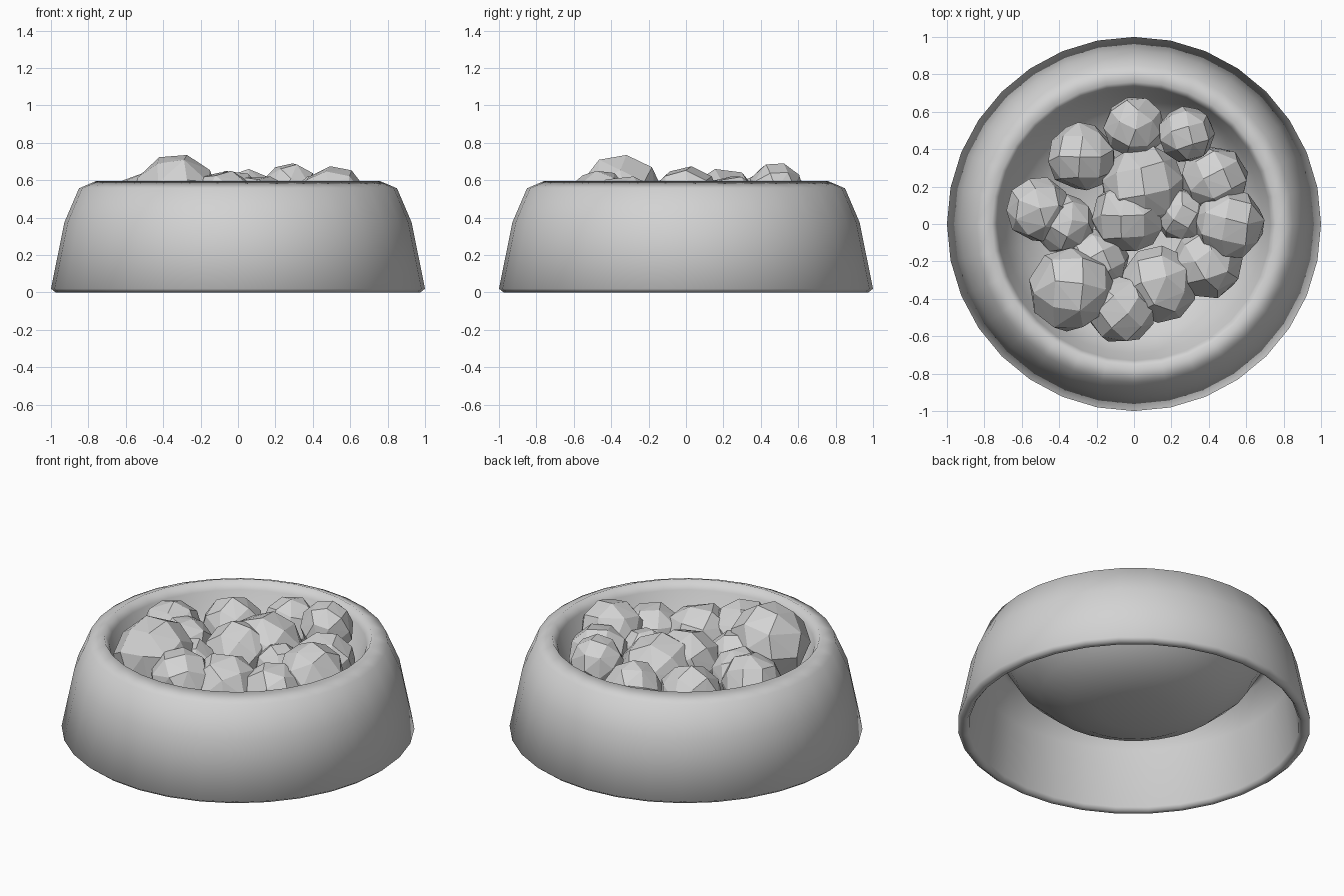
import bpy, bmesh, math, random
from mathutils import Euler, Vector

if "Cube" in bpy.data.objects:
    bpy.data.objects.remove(bpy.data.objects["Cube"])

random.seed(4)


def material(name, rgb):
    m = bpy.data.materials.new(name)
    m.diffuse_color = (*rgb, 1)
    m.use_nodes = True
    m.node_tree.nodes["Principled BSDF"].inputs["Base Color"].default_value = m.diffuse_color
    return m


def add_object(name, bm, mat):
    mesh = bpy.data.meshes.new(name)
    bm.to_mesh(mesh)
    bm.free()
    obj = bpy.data.objects.new(name, mesh)
    bpy.context.collection.objects.link(obj)
    mesh.materials.append(mat)
    return obj


bowl_grey = material("bowl grey", (0.65, 0.65, 0.65))
food_grey = material("food grey", (0.65, 0.65, 0.65))

# Bowl: revolved shell, from the middle of the dish over the rim and
# back up inside the hollow base to the underside of the dish
profile = [(0, 0.14), (0.25, 0.155), (0.45, 0.21), (0.60, 0.30), (0.69, 0.42),
           (0.73, 0.54), (0.76, 0.595), (0.85, 0.557), (0.928, 0.375),
           (1.0, 0.02), (0.975, 0.0), (0.95, 0.0), (0.935, 0.02),
           (0.89, 0.37), (0.81, 0.52), (0.775, 0.54), (0.75, 0.48),
           (0.67, 0.345), (0.53, 0.22), (0.38, 0.145), (0.2, 0.11), (0, 0.10)]
SIDES = 32
bm = bmesh.new()
verts = [bm.verts.new((r, 0, z)) for r, z in profile]
edges = [bm.edges.new(pair) for pair in zip(verts, verts[1:])]
bmesh.ops.spin(bm, geom=verts + edges, cent=(0, 0, 0), axis=(0, 0, 1),
               angle=2 * math.pi, steps=SIDES, use_duplicate=False)
bmesh.ops.remove_doubles(bm, verts=bm.verts, dist=0.0005)
bmesh.ops.recalc_face_normals(bm, faces=bm.faces)
for f in bm.faces:
    f.smooth = True
add_object("bowl", bm, bowl_grey)

# Food pieces: x, y, radius, top height
pieces = [(-0.28, 0.36, 0.18, 0.62), (0.0, 0.52, 0.16, 0.63),
          (0.28, 0.48, 0.15, 0.69), (0.43, 0.24, 0.18, 0.62),
          (0.51, 0.0, 0.185, 0.675), (0.39, -0.21, 0.185, 0.59),
          (0.13, -0.32, 0.205, 0.62), (-0.07, -0.46, 0.18, 0.65),
          (-0.33, -0.35, 0.225, 0.735), (-0.51, 0.08, 0.17, 0.64),
          (-0.37, 0.0, 0.16, 0.60), (0.05, 0.20, 0.22, 0.66),
          (-0.03, 0.04, 0.19, 0.65), (-0.20, -0.20, 0.17, 0.59),
          (0.25, 0.05, 0.14, 0.58)]
POINTS = 30


def chunk(x, y, r, top):
    """Faceted lump: convex hull of points spread evenly over a ball."""
    bm = bmesh.new()
    turn = Euler([random.uniform(0, 6.28) for _ in range(3)]).to_matrix()
    for k in range(POINTS):
        h = 1 - (2 * k + 1) / POINTS
        s, a = math.sqrt(1 - h * h), 2.39996 * k
        p = turn @ Vector((s * math.cos(a), s * math.sin(a), h))
        bm.verts.new(p * r * random.uniform(1.0, 1.06))
    bmesh.ops.convex_hull(bm, input=bm.verts)
    bmesh.ops.recalc_face_normals(bm, faces=bm.faces)
    peak = max(v.co.z for v in bm.verts)
    bmesh.ops.translate(bm, verts=bm.verts, vec=(x, y, top - peak))
    return bm


for i, piece in enumerate(pieces):
    add_object(f"food_piece_{i + 1}", chunk(*piece), food_grey)
